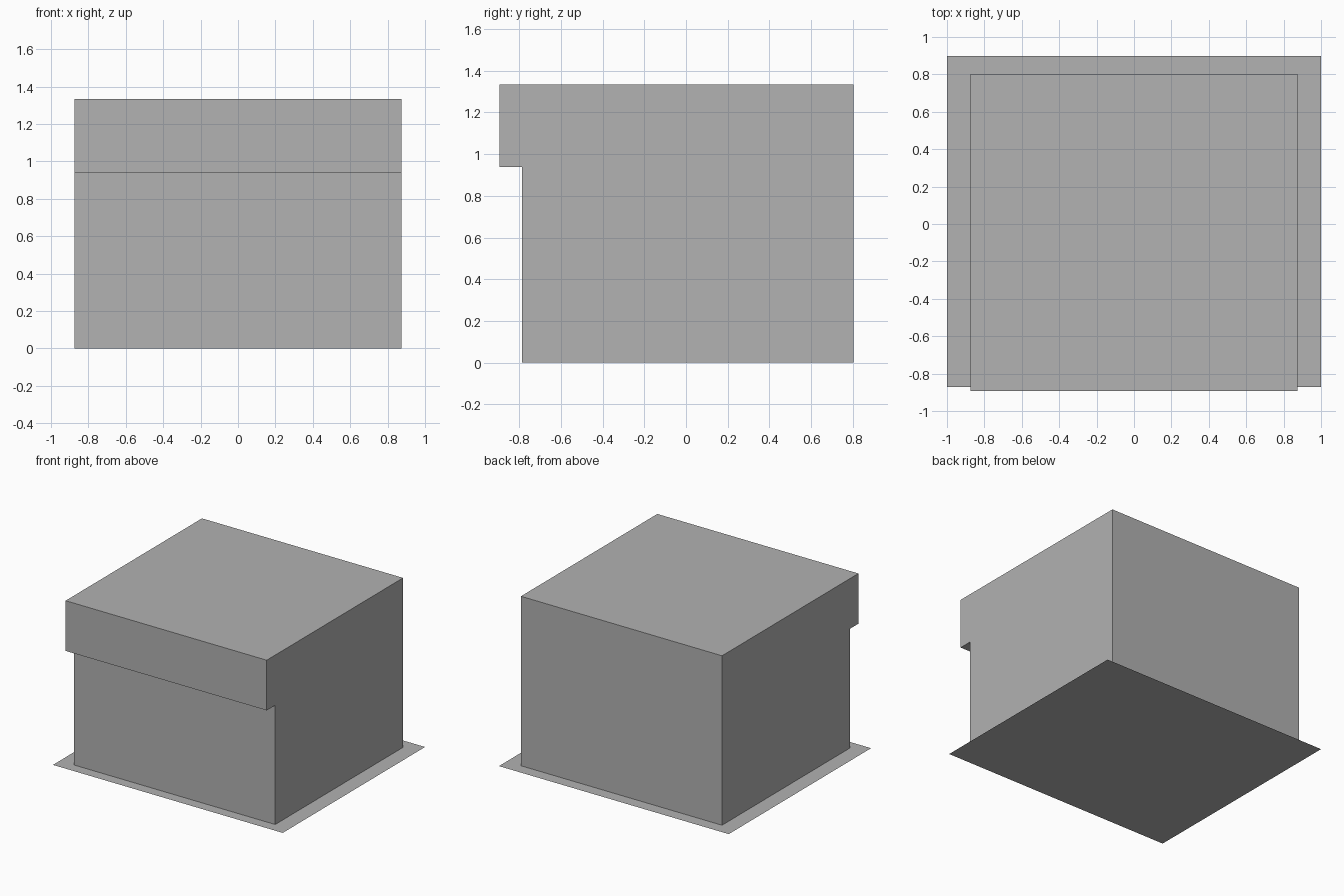
import bpy
import bmesh

cube = bpy.data.objects.get("Cube")
if cube:
    bpy.data.objects.remove(cube, do_unlink=True)

# One plain grey material
GREY = (0.445, 0.445, 0.445, 1.0)
grey = bpy.data.materials.new("plain_grey")
grey.use_nodes = True
grey.diffuse_color = GREY
grey.node_tree.nodes["Principled BSDF"].inputs["Base Color"].default_value = GREY


def add_object(name, bm):
    mesh = bpy.data.meshes.new(name)
    bm.to_mesh(mesh)
    bm.free()
    mesh.materials.append(grey)
    obj = bpy.data.objects.new(name, mesh)
    bpy.context.collection.objects.link(obj)
    return obj


# Building body: side profile (y, z) extruded across x, with the upper front overhanging
half_width = 0.875
front, back, overhang = -0.787, 0.802, -0.893
ledge, roof = 0.938, 1.333
profile = [(front, 0), (back, 0), (back, roof),
           (overhang, roof), (overhang, ledge), (front, ledge)]
bm = bmesh.new()
side = bm.faces.new([bm.verts.new((-half_width, y, z)) for y, z in profile])
extruded = bmesh.ops.extrude_face_region(bm, geom=[side], use_keep_orig=True)["geom"]
bmesh.ops.translate(bm, vec=(2 * half_width, 0, 0),
                    verts=[v for v in extruded if isinstance(v, bmesh.types.BMVert)])
bmesh.ops.recalc_face_normals(bm, faces=bm.faces)
# Leave the underside open where it rests on the ground slab
under = [f for f in bm.faces if all(v.co.z < 0.001 for v in f.verts)]
bmesh.ops.delete(bm, geom=under, context='FACES_ONLY')
add_object("building_body", bm)

# Ground plot: a flat sheet beneath the body
plot_front, plot_back = -0.872, 0.897
bm = bmesh.new()
bm.faces.new([bm.verts.new((x, y, 0)) for x, y in
              [(-1, plot_front), (1, plot_front), (1, plot_back), (-1, plot_back)]])
add_object("ground_plot", bm)
